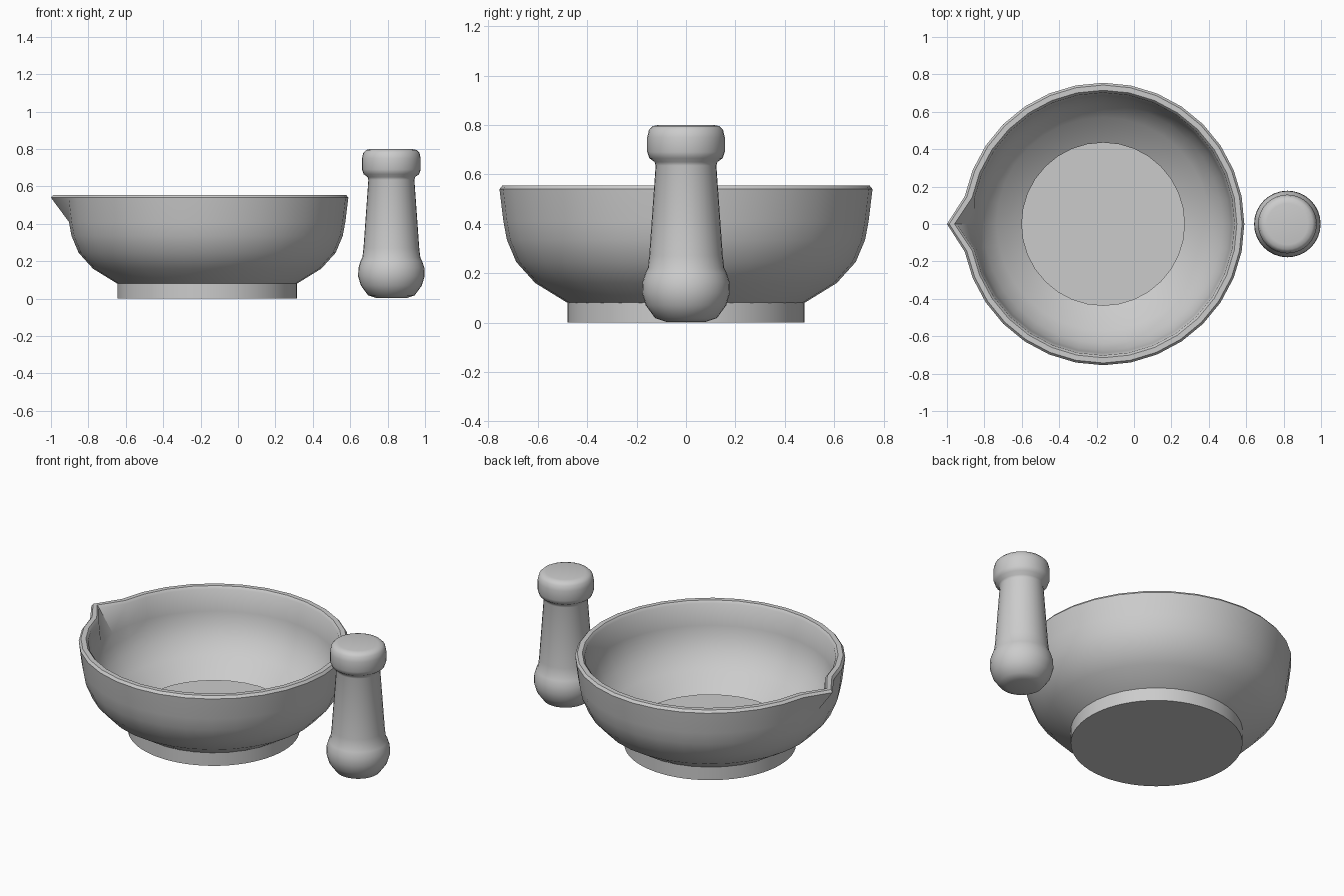
import bpy, bmesh, math

if "Cube" in bpy.data.objects:
    bpy.data.objects.remove(bpy.data.objects["Cube"])


def lathe(name, profile, cx, segs, closed=False, shape=None, angle=40):
    """Revolve (radius, z) points about a vertical axis at x = cx."""
    bm = bmesh.new()
    rings = []
    for r, z in profile:
        ring = []
        for i in range(segs):
            a = 2 * math.pi * i / segs
            rr = shape(r, z, i) if shape else r
            ring.append(bm.verts.new((cx + rr * math.cos(a), rr * math.sin(a), z)))
        rings.append(ring)
    count = len(rings) if closed else len(rings) - 1
    for k in range(count):
        a, b = rings[k], rings[(k + 1) % len(rings)]
        for i in range(segs):
            j = (i + 1) % segs
            bm.faces.new((a[i], a[j], b[j], b[i]))
    if not closed:
        bm.faces.new(rings[0][::-1])
        bm.faces.new(rings[-1])
    bmesh.ops.recalc_face_normals(bm, faces=bm.faces[:])
    mesh = bpy.data.meshes.new(name)
    bm.to_mesh(mesh)
    bm.free()
    ob = bpy.data.objects.new(name, mesh)
    bpy.context.collection.objects.link(ob)
    bpy.ops.object.select_all(action='DESELECT')
    ob.select_set(True)
    bpy.context.view_layer.objects.active = ob
    bpy.ops.object.shade_smooth_by_angle(angle=math.radians(angle))
    return ob


BOWL_X, PESTLE_X = -0.165, 0.82
SEGS = 32


# pull the rim outward at one point to make the pouring spout
def spout(r, z, i):
    return r + 0.08 if i == SEGS // 2 and z > 0.5 else r


# bowl shell: outer wall, rounded rim, inner wall
bowl_profile = [(0.48, 0.08), (0.61, 0.16), (0.687, 0.245), (0.725, 0.335),
                (0.739, 0.41), (0.755, 0.54), (0.743, 0.555), (0.715, 0.555),
                (0.702, 0.54), (0.69, 0.41), (0.675, 0.345), (0.64, 0.27),
                (0.57, 0.19), (0.435, 0.10)]
lathe("mortar_bowl", bowl_profile, BOWL_X, SEGS, closed=True, shape=spout)

# round foot, its top is the floor of the bowl
lathe("mortar_foot", [(0.48, 0), (0.48, 0.083)], BOWL_X, 64)

# pestle with grinding bulb, tapered handle and knob
pestle_profile = [(0.08, 0.003), (0.125, 0.018), (0.163, 0.07), (0.178, 0.12),
                  (0.176, 0.165), (0.165, 0.20), (0.155, 0.22), (0.149, 0.27),
                  (0.123, 0.635), (0.127, 0.65), (0.148, 0.665), (0.157, 0.69),
                  (0.157, 0.75), (0.15, 0.78), (0.135, 0.795), (0.11, 0.80)]
lathe("pestle", pestle_profile, PESTLE_X, 32, angle=50)
